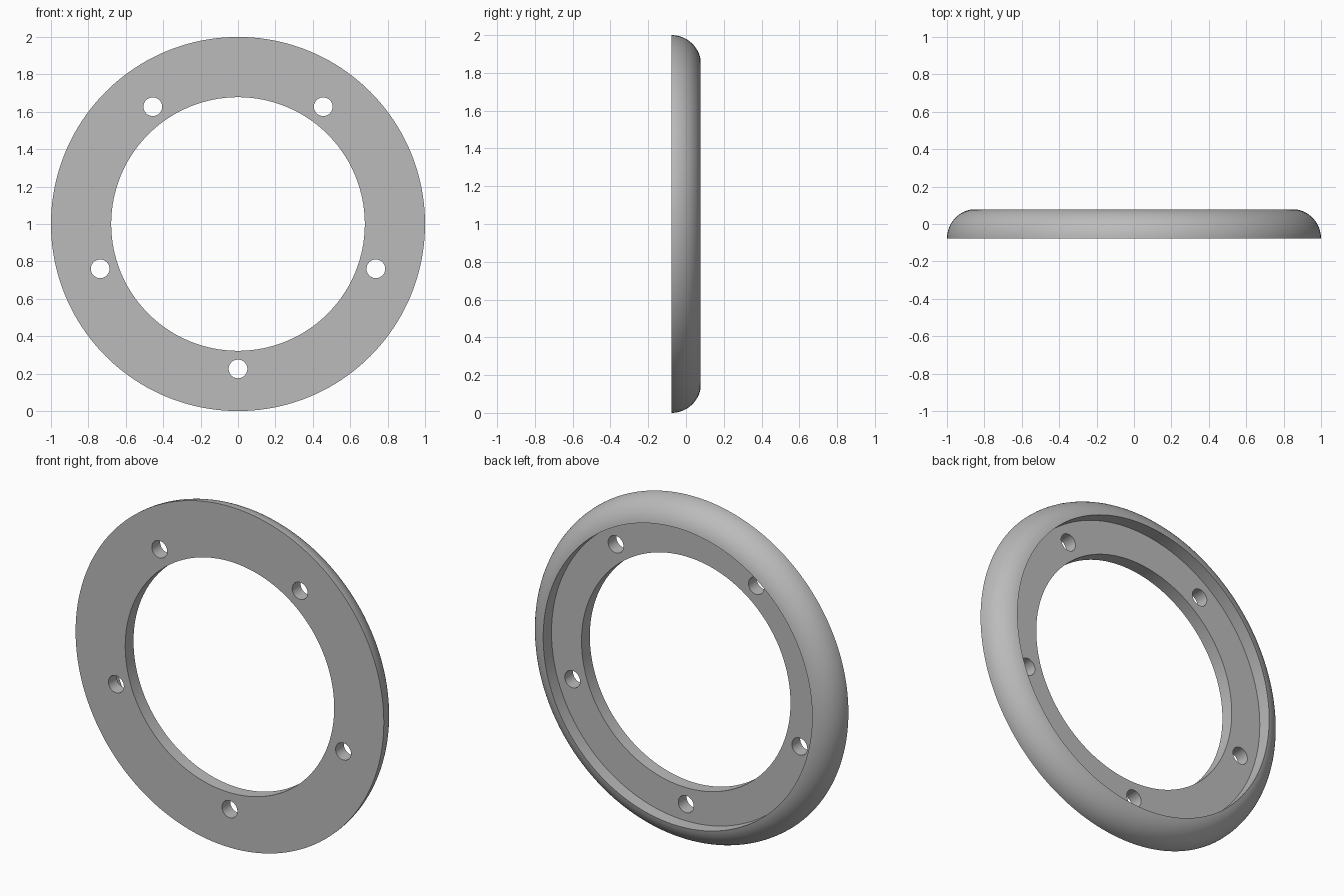
import bpy, bmesh
from math import cos, sin, pi, radians
from mathutils import Matrix, Vector

if "Cube" in bpy.data.objects:
    bpy.data.objects.remove(bpy.data.objects["Cube"], do_unlink=True)

FRONT, FLOOR = -0.077, 0.0
BORE, RECESS, OUTER = 0.678, 0.873, 1.0
ROUND = 0.157
HOLE_COUNT, HOLE_RING, HOLE_RADIUS = 5, 0.775, 0.05
CENTRE = Vector((0, 0, 1))

grey = bpy.data.materials.new("plain grey")
grey.use_nodes = True
colour = (0.5, 0.5, 0.5, 1)
grey.diffuse_color = colour
grey.node_tree.nodes["Principled BSDF"].inputs["Base Color"].default_value = colour


def add_object(name, bm):
    bmesh.ops.recalc_face_normals(bm, faces=bm.faces)
    mesh = bpy.data.meshes.new(name)
    bm.to_mesh(mesh)
    bm.free()
    mesh.materials.append(grey)
    obj = bpy.data.objects.new(name, mesh)
    bpy.context.collection.objects.link(obj)
    return obj


# Section of the ring: flat front, rounded outer edge, stepped recess at the back
end = math_end = pi / 2 - (RECESS - OUTER + ROUND) / ROUND
section = [(BORE, FRONT)]
for i in range(17):
    a = end * i / 16
    section.append((OUTER - ROUND + ROUND * cos(a), FRONT + ROUND * sin(a)))
section += [(section[-1][0], FLOOR), (BORE, FLOOR)]

bm = bmesh.new()
verts = [bm.verts.new((r, y, CENTRE.z)) for r, y in section]
edges = [bm.edges.new((v, verts[i - 1])) for i, v in enumerate(verts)]
bmesh.ops.spin(bm, geom=verts + edges, cent=CENTRE, axis=(0, 1, 0),
               angle=2 * pi, steps=160, use_merge=True)
bmesh.ops.remove_doubles(bm, verts=bm.verts, dist=1e-5)
ring = add_object("ring", bm)

# Bolt holes, one at the bottom and the rest evenly spaced
bm = bmesh.new()
for i in range(HOLE_COUNT):
    a = -pi / 2 + 2 * pi * i / HOLE_COUNT
    place = Matrix.Translation(CENTRE + HOLE_RING * Vector((cos(a), 0, sin(a))))
    bmesh.ops.create_cone(bm, cap_ends=True, segments=40, radius1=HOLE_RADIUS,
                          radius2=HOLE_RADIUS, depth=0.4,
                          matrix=place @ Matrix.Rotation(pi / 2, 4, 'X'))
cutter = add_object("hole_cutter", bm)
cutter.hide_render = True

bpy.ops.object.select_all(action='DESELECT')
ring.select_set(True)
bpy.context.view_layer.objects.active = ring
cut = ring.modifiers.new("bolt holes", 'BOOLEAN')
cut.operation = 'DIFFERENCE'
cut.solver = 'EXACT'
cut.object = cutter
bpy.ops.object.modifier_apply(modifier=cut.name)
bpy.data.objects.remove(cutter, do_unlink=True)
bpy.ops.object.shade_smooth_by_angle(angle=radians(30))
